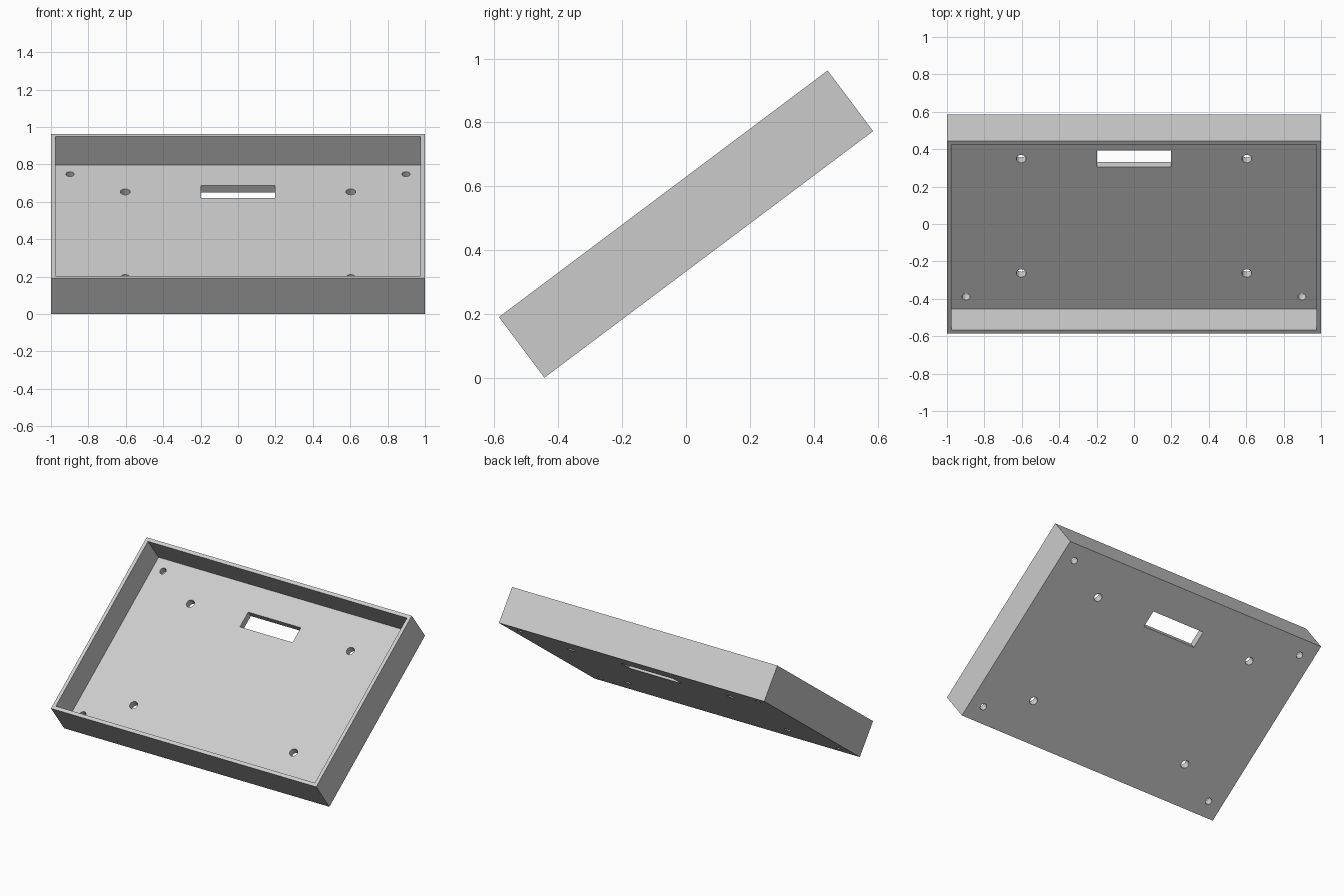
import bpy
import math
from mathutils import Matrix

if "Cube" in bpy.data.objects:
    bpy.data.objects.remove(bpy.data.objects["Cube"], do_unlink=True)

# Tray dimensions, laid flat before tilting
WIDTH, LENGTH, DEPTH = 2.0, 1.2875, 0.2375
WALL, FLOOR = 0.0235, 0.0475
TILT = math.atan2(3, 4)

grey = bpy.data.materials.new("plain_grey")
grey.use_nodes = True
colour = (0.6, 0.6, 0.6, 1)
grey.diffuse_color = colour
grey.node_tree.nodes["Principled BSDF"].inputs["Base Color"].default_value = colour


def box(name, size, centre):
    bpy.ops.mesh.primitive_cube_add(size=1, location=centre)
    ob = bpy.context.object
    ob.name = name
    ob.scale = size
    bpy.ops.object.transform_apply(location=True, rotation=False, scale=True)
    return ob


def cut(target, cutter):
    cutter.hide_render = True
    mod = target.modifiers.new("cut", "BOOLEAN")
    mod.operation = "DIFFERENCE"
    mod.solver = "EXACT"
    mod.object = cutter
    bpy.context.view_layer.objects.active = target
    bpy.ops.object.modifier_apply(modifier=mod.name)
    bpy.data.objects.remove(cutter, do_unlink=True)


# Open tray: solid block with a recess
tray = box("tray", (WIDTH, LENGTH, DEPTH), (0, 0, DEPTH / 2))
cut(tray, box("recess", (WIDTH - 2 * WALL, LENGTH - 2 * WALL, DEPTH), (0, 0, FLOOR + DEPTH / 2)))

# Slot through the floor near the upper edge
cut(tray, box("slot", (0.397, 0.111, 0.2), (0, 0.382, 0)))

# Mounting holes: four large inner ones and four small corner ones
for x, y, radius in ((0.603, 0.382, 0.0265), (0.898, 0.54, 0.0215)):
    for sx in (-1, 1):
        for sy in (-1, 1):
            bpy.ops.mesh.primitive_cylinder_add(vertices=20, radius=radius, depth=0.2,
                                                location=(sx * x, sy * y, 0))
            cut(tray, bpy.context.object)

# Tilt the tray and rest its lower edge on the ground
tray.data.transform(Matrix.Rotation(TILT, 4, "X"))
lowest = min(v.co.z for v in tray.data.vertices)
mid_y = sum(f(v.co.y for v in tray.data.vertices) for f in (min, max)) / 2
tray.data.transform(Matrix.Translation((0, -mid_y, -lowest)))
tray.data.materials.clear()
tray.data.materials.append(grey)
for face in tray.data.polygons:
    face.material_index = 0
